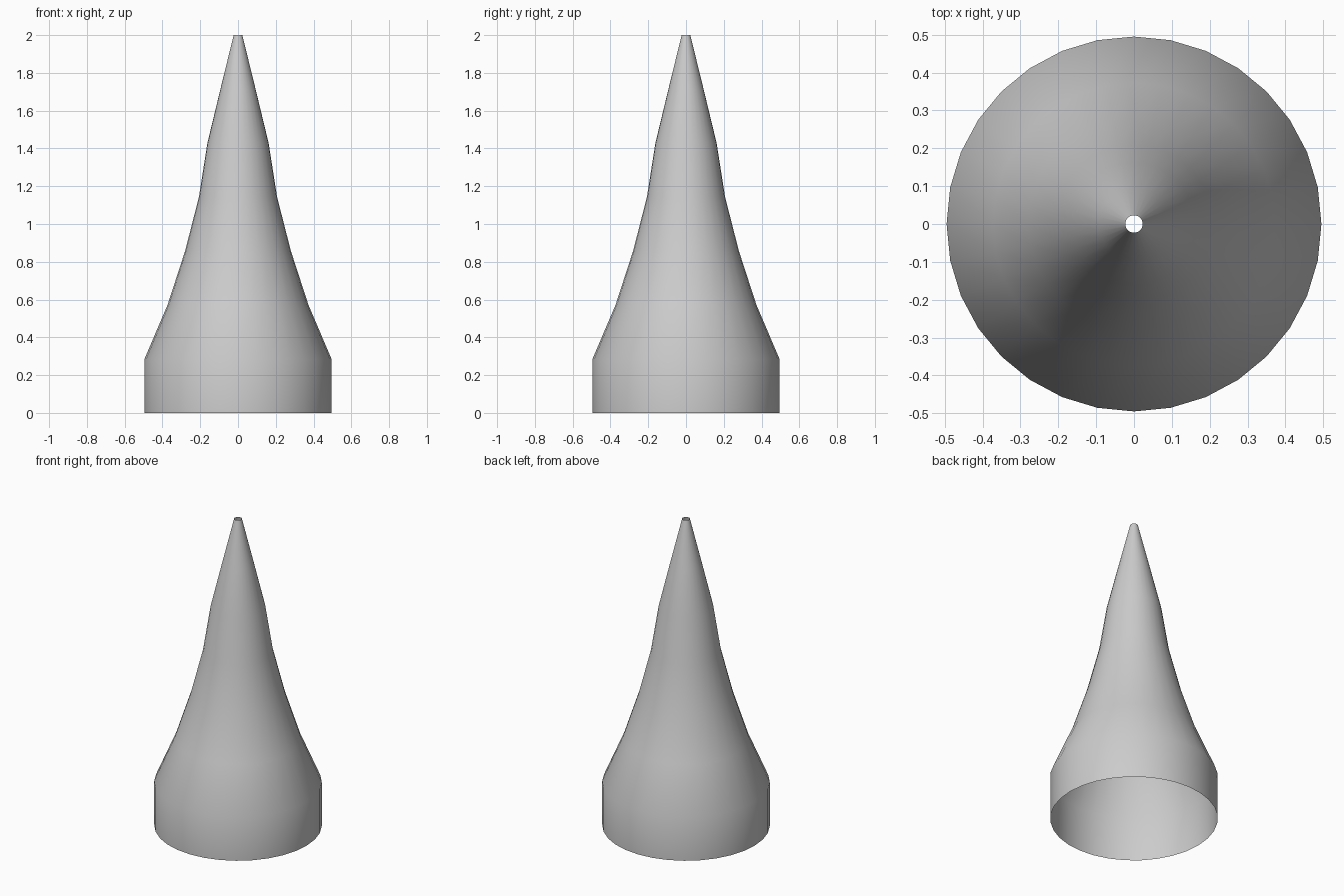
import bpy, bmesh
from math import sin, cos, pi, radians

if "Cube" in bpy.data.objects:
    bpy.data.objects.remove(bpy.data.objects["Cube"])

SIDES = 32
# Radius of each evenly spaced ring, from base to tip
RADII = [0.495, 0.495, 0.373, 0.28, 0.207, 0.162, 0.093, 0.023]
STEP = 2.0 / (len(RADII) - 1)

# Open, single-walled flared cone
bm = bmesh.new()
rings = [[bm.verts.new((r * cos(2 * pi * i / SIDES), r * sin(2 * pi * i / SIDES), k * STEP))
          for i in range(SIDES)] for k, r in enumerate(RADII)]
for low, high in zip(rings, rings[1:]):
    for i in range(SIDES):
        j = (i + 1) % SIDES
        bm.faces.new((low[i], low[j], high[j], high[i]))
mesh = bpy.data.meshes.new("flared_cone")
bm.to_mesh(mesh)
bm.free()

cone = bpy.data.objects.new("flared_cone", mesh)
bpy.context.collection.objects.link(cone)
bpy.context.view_layer.objects.active = cone
cone.select_set(True)
bpy.ops.object.shade_smooth_by_angle(angle=radians(35))
